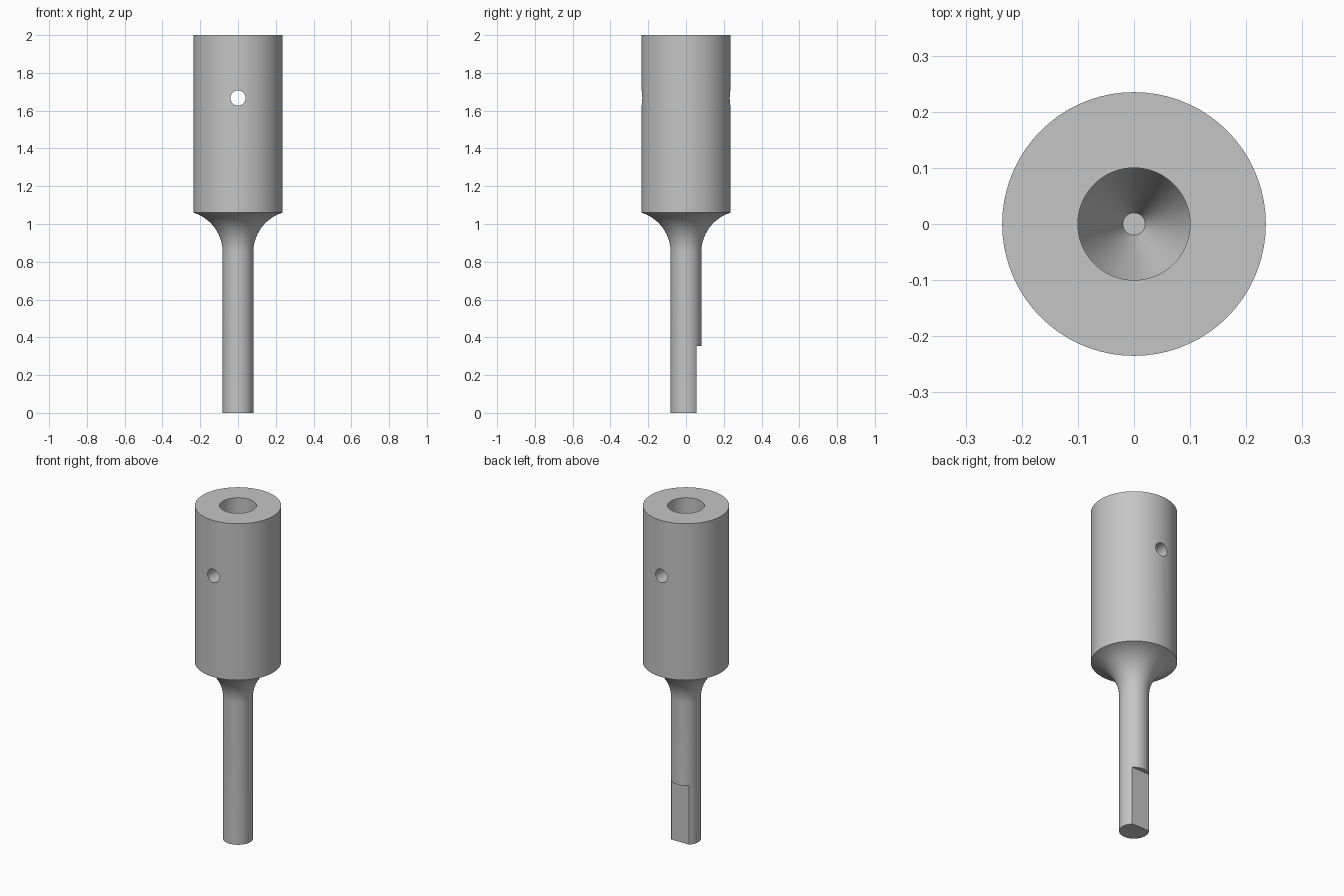
import bpy
import bmesh
import math
from mathutils import Matrix

cube = bpy.data.objects.get("Cube")
if cube:
    bpy.data.objects.remove(cube, do_unlink=True)

STEM_R, BODY_R, BORE_R = 0.081, 0.235, 0.1
BODY_Z, FLARE_Z, FLARE_R = 1.06, 0.85, 0.22

steel = bpy.data.materials.new("grey steel")
steel.use_nodes = True
grey = (0.56, 0.56, 0.56, 1)
steel.diffuse_color = grey
steel.node_tree.nodes["Principled BSDF"].inputs["Base Color"].default_value = grey


def add_object(name, bm):
    bmesh.ops.recalc_face_normals(bm, faces=bm.faces)
    mesh = bpy.data.meshes.new(name)
    bm.to_mesh(mesh)
    bm.free()
    mesh.materials.append(steel)
    obj = bpy.data.objects.new(name, mesh)
    bpy.context.collection.objects.link(obj)
    return obj


def lathe(name, profile, steps=72):
    bm = bmesh.new()
    verts = [bm.verts.new((r, 0, z)) for r, z in profile]
    edges = [bm.edges.new(pair) for pair in zip(verts, verts[1:])]
    bmesh.ops.spin(bm, geom=verts + edges, cent=(0, 0, 0), axis=(0, 0, 1),
                   angle=math.tau, steps=steps, use_duplicate=False)
    bmesh.ops.remove_doubles(bm, verts=bm.verts, dist=0.0001)
    return add_object(name, bm)


def cut(target, cutter):
    cutter.hide_render = True
    mod = target.modifiers.new("cut", "BOOLEAN")
    mod.operation = "DIFFERENCE"
    mod.solver = "EXACT"
    mod.object = cutter
    bpy.context.view_layer.objects.active = target
    bpy.ops.object.modifier_apply(modifier=mod.name)
    bpy.data.objects.remove(cutter, do_unlink=True)


# Turned socket: stem, concave flare, body, then the blind bore with its cone
end = math.acos((STEM_R + FLARE_R - BODY_R) / FLARE_R)
flare = [(STEM_R + FLARE_R * (1 - math.cos(end * i / 12)),
          FLARE_Z + (BODY_Z - FLARE_Z) * math.sin(end * i / 12) / math.sin(end))
         for i in range(13)]
profile = [(0, 0), (STEM_R, 0)] + flare + [
    (BODY_R, 2), (BORE_R, 2), (BORE_R, 1.36), (0.02, 1.15), (0, 1.15)]
socket = lathe("socket_shaft", profile)

# Cross pin hole through the body, front to back
bm = bmesh.new()
bmesh.ops.create_cone(bm, cap_ends=True, segments=32, radius1=0.04, radius2=0.04, depth=1,
                      matrix=Matrix.Translation((0, 0, 1.667)) @ Matrix.Rotation(math.pi / 2, 4, "X"))
cut(socket, add_object("pin_hole_cutter", bm))

# Drive flat on the back of the stem
bm = bmesh.new()
bmesh.ops.create_cube(bm, size=1, matrix=Matrix.Translation((0, 0.155, 0.155))
                      @ Matrix.Diagonal((0.4, 0.2, 0.4, 1)))
cut(socket, add_object("flat_cutter", bm))

# Smooth turned surfaces, crisp machined edges
bpy.ops.object.select_all(action="DESELECT")
socket.select_set(True)
bpy.context.view_layer.objects.active = socket
bpy.ops.object.shade_smooth_by_angle(angle=math.radians(15))
